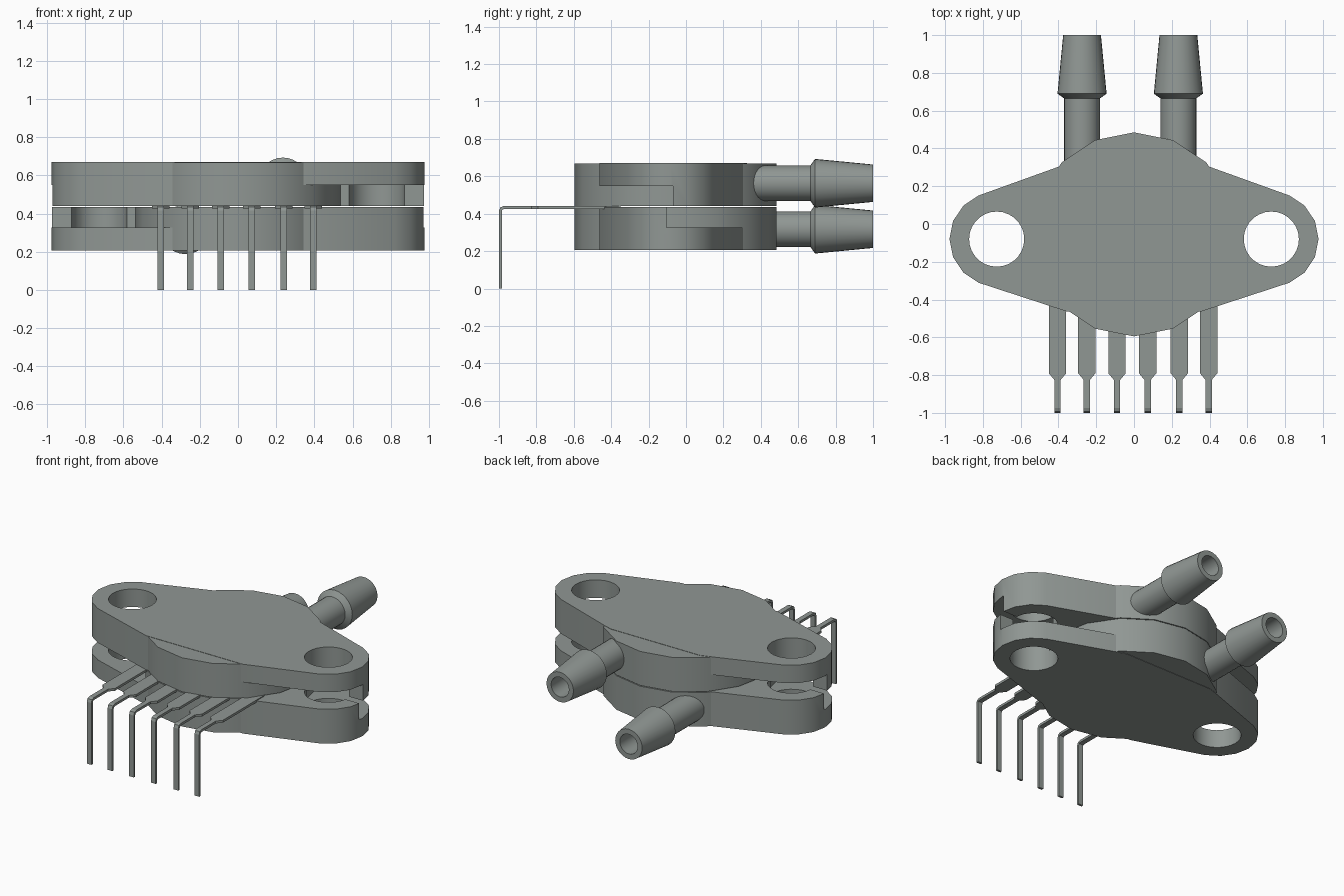
import bpy, bmesh, math
from mathutils import Vector

if "Cube" in bpy.data.objects:
    bpy.data.objects.remove(bpy.data.objects["Cube"], do_unlink=True)

GREY = (0.28, 0.31, 0.295, 1)
mat = bpy.data.materials.new("warm grey")
mat.use_nodes = True
mat.diffuse_color = GREY
mat.node_tree.nodes["Principled BSDF"].inputs["Base Color"].default_value = GREY

MID = 0.4375        # parting plane between the two housing halves
HOLE = (0.727, -0.08)


def finish(name, bm):
    bmesh.ops.recalc_face_normals(bm, faces=bm.faces)
    mesh = bpy.data.meshes.new(name)
    bm.to_mesh(mesh)
    bm.free()
    mesh.materials.append(mat)
    ob = bpy.data.objects.new(name, mesh)
    bpy.context.collection.objects.link(ob)
    return ob


def activate(ob):
    bpy.ops.object.select_all(action='DESELECT')
    ob.select_set(True)
    bpy.context.view_layer.objects.active = ob


def smooth(ob):
    activate(ob)
    bpy.ops.object.shade_smooth_by_angle(angle=math.radians(30))


def prism(name, outline, z0, z1):
    bm = bmesh.new()
    face = bm.faces.new([bm.verts.new((x, y, z0)) for x, y in outline])
    ext = bmesh.ops.extrude_face_region(bm, geom=[face])
    bmesh.ops.translate(bm, vec=(0, 0, z1 - z0),
                        verts=[v for v in ext["geom"] if isinstance(v, bmesh.types.BMVert)])
    return finish(name, bm)


def arc(cx, cy, r, n, a0=0.0, step=None):
    step = step or 360 / n
    return [(cx + r * math.cos(math.radians(a0 + i * step)),
             cy + r * math.sin(math.radians(a0 + i * step))) for i in range(n)]


def box(x0, x1, y0, y1):
    return [(x0, y0), (x1, y0), (x1, y1), (x0, y1)]


def cut(ob, cutter):
    cutter.hide_render = True
    mod = ob.modifiers.new("cut", 'BOOLEAN')
    mod.operation = 'DIFFERENCE'
    mod.solver = 'EXACT'
    mod.object = cutter
    activate(ob)
    bpy.ops.object.modifier_apply(modifier=mod.name)
    bpy.data.objects.remove(cutter, do_unlink=True)


# Mounting flange outline: rounded ear on each end, tapering into the body
right = [(0.36, -0.462)] + arc(*HOLE, 0.25, 7, -67.5, 22.5) + [(0.40, 0.303), (0.33, 0.325)]
flange_outline = right + [(-x, y) for x, y in reversed(right)]

# Two housing halves, the lower one being the upper turned over about the y axis
for name, s in (("upper", 1), ("lower", -1)):
    def zr(a, b):
        return sorted((MID + s * a, MID + s * b))

    smooth(prism(name + "_body", arc(0, -0.055, 0.54, 16), *zr(0.0025, 0.2305)))
    flange = prism(name + "_flange", flange_outline, *zr(0.0025, 0.2325))
    for side in (1, -1):
        cut(flange, prism("hole_cutter", arc(side * HOLE[0], HOLE[1], 0.146, 28), 0, 1))
    # Stepped recess: front half of one ear, back half of the other
    for side, y0, y1 in ((s, -0.8, -0.07), (-s, -0.105, 0.7)):
        x0, x1 = sorted((side * 0.3, side * 1.2))
        cut(flange, prism("recess_cutter", box(x0, x1, y0, y1), *zr(-0.1, 0.112)))
    smooth(flange)


# Barbed hose ports, turned about the y axis
def port(name, x, z):
    profile = [(0, 0.2), (0.095, 0.2), (0.095, 0.665), (0.13, 0.69),
               (0.1, 1.0), (0.066, 1.0), (0.066, 0.6), (0, 0.6)]
    bm = bmesh.new()
    verts = [bm.verts.new((r, y, 0)) for r, y in profile]
    edges = [bm.edges.new(p) for p in zip(verts, verts[1:])]
    bmesh.ops.spin(bm, geom=verts + edges, cent=(0, 0, 0), axis=(0, 1, 0),
                   angle=2 * math.pi, steps=28)
    bmesh.ops.remove_doubles(bm, verts=bm.verts, dist=1e-4)
    bmesh.ops.translate(bm, verts=bm.verts, vec=Vector((x, 0, z)))
    smooth(finish(name, bm))


port("upper_port", 0.235, 0.563)
port("lower_port", -0.275, 0.317)

# Bent lead pins: half width, outer (y, z), inner (y, z) at each station
STATIONS = [
    (0.046, (-0.35, 0.441), (-0.35, 0.425)),
    (0.046, (-0.79, 0.441), (-0.79, 0.425)),
    (0.017, (-0.825, 0.441), (-0.825, 0.425)),
    (0.017, (-0.975, 0.441), (-0.972, 0.425)),
    (0.017, (-0.993, 0.434), (-0.982, 0.422)),
    (0.017, (-1.0, 0.415), (-0.985, 0.412)),
    (0.017, (-1.0, 0.0), (-0.985, 0.0)),
]
for i, x in enumerate((-0.405, -0.25, -0.09, 0.072, 0.24, 0.395)):
    bm = bmesh.new()
    rings = [[bm.verts.new(p) for p in ((x - w, *o), (x + w, *o), (x + w, *n), (x - w, *n))]
             for w, o, n in STATIONS]
    for a, b in zip(rings, rings[1:]):
        for k in range(4):
            j = (k + 1) % 4
            bm.faces.new((a[k], a[j], b[j], b[k]))
    bm.faces.new(rings[0])
    bm.faces.new(rings[-1])
    finish(f"lead_pin_{i + 1}", bm)
